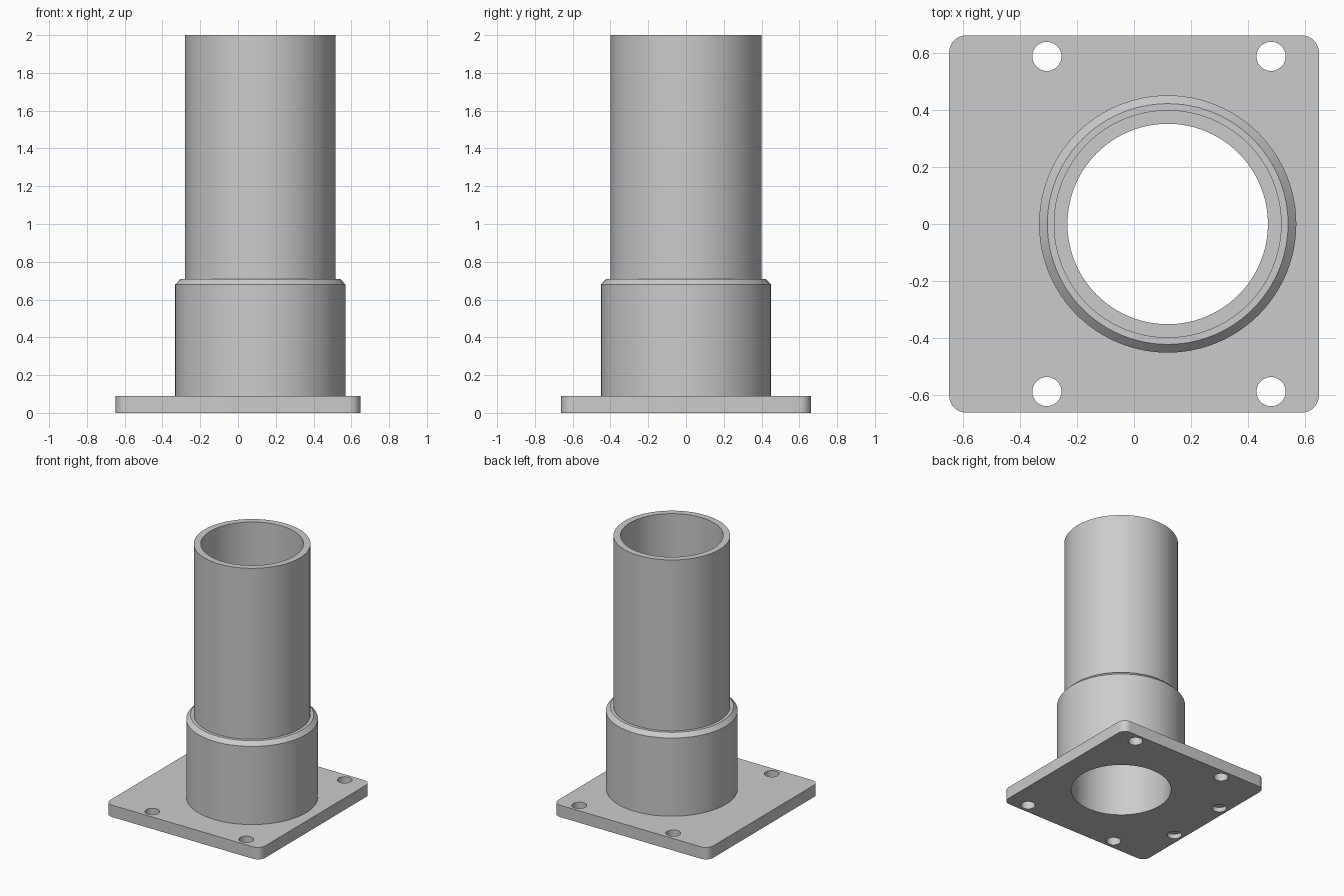
import bpy
import bmesh
import math
from mathutils import Vector

cube = bpy.data.objects.get("Cube")
if cube:
    bpy.data.objects.remove(cube, do_unlink=True)

# Main dimensions
AXIS_X = 0.118
BORE, PIPE, SLEEVE = 0.351, 0.399, 0.4505
PLATE_X, PLATE_Y, PLATE_H = 0.6475, 0.6605, 0.09
HOLE = 0.051

grey = bpy.data.materials.new("plain_grey")
grey.use_nodes = True
grey.diffuse_color = (0.6, 0.6, 0.6, 1)
grey.node_tree.nodes["Principled BSDF"].inputs["Base Color"].default_value = (0.6, 0.6, 0.6, 1)


def make_object(name, bm):
    bmesh.ops.recalc_face_normals(bm, faces=bm.faces[:])
    mesh = bpy.data.meshes.new(name)
    bm.to_mesh(mesh)
    bm.free()
    mesh.materials.append(grey)
    obj = bpy.data.objects.new(name, mesh)
    bpy.context.collection.objects.link(obj)
    return obj


def activate(obj):
    bpy.ops.object.select_all(action='DESELECT')
    obj.select_set(True)
    bpy.context.view_layer.objects.active = obj


def smooth(obj):
    activate(obj)
    bpy.ops.object.shade_smooth_by_angle(angle=math.radians(25))


def lathe(name, profile, segments=96):
    """Revolve a closed (radius, height) profile around the pipe axis."""
    bm = bmesh.new()
    verts = [bm.verts.new((AXIS_X + r, 0, z)) for r, z in profile]
    edges = [bm.edges.new((v, verts[i - 1])) for i, v in enumerate(verts)]
    bmesh.ops.spin(bm, geom=verts + edges, cent=(AXIS_X, 0, 0), axis=(0, 0, 1),
                   angle=math.tau, steps=segments, use_merge=True)
    bmesh.ops.remove_doubles(bm, verts=bm.verts[:], dist=1e-5)
    obj = make_object(name, bm)
    smooth(obj)
    return obj


def drill(target, x, y, radius, top, segments):
    """Cut a round hole from below the plate up to the height top."""
    bm = bmesh.new()
    bmesh.ops.create_cone(bm, cap_ends=True, segments=segments,
                          radius1=radius, radius2=radius, depth=top + 0.1)
    bmesh.ops.translate(bm, verts=bm.verts[:], vec=Vector((x, y, (top - 0.1) / 2)))
    cutter = make_object("hole_cutter", bm)
    cutter.hide_render = True
    mod = target.modifiers.new("hole", 'BOOLEAN')
    mod.operation, mod.solver, mod.object = 'DIFFERENCE', 'EXACT', cutter
    activate(target)
    bpy.ops.object.modifier_apply(modifier=mod.name)
    bpy.data.objects.remove(cutter, do_unlink=True)


# Base plate with rounded vertical corners
bm = bmesh.new()
bmesh.ops.create_cube(bm, size=1)
bmesh.ops.scale(bm, verts=bm.verts[:], vec=(2 * PLATE_X, 2 * PLATE_Y, PLATE_H))
bmesh.ops.translate(bm, verts=bm.verts[:], vec=(0, 0, PLATE_H / 2))
corners = [e for e in bm.edges if abs(e.verts[0].co.z - e.verts[1].co.z) > 0.01]
bmesh.ops.bevel(bm, geom=corners, offset=0.06, segments=8, profile=0.5, affect='EDGES')
plate = make_object("base_plate", bm)

# Central bore, four bolt holes right through, two blind holes underneath
drill(plate, AXIS_X, 0, BORE, PLATE_H + 0.1, 96)
for side in (-1, 1):
    for x in (-0.305, 0.48):
        drill(plate, x, side * 0.587, HOLE, PLATE_H + 0.1, 40)
    drill(plate, -0.576, side * 0.245, HOLE, 0.035, 40)
smooth(plate)

# Socket sleeve with a chamfered rim
lathe("socket_sleeve", [(PIPE, PLATE_H), (SLEEVE, PLATE_H), (SLEEVE, 0.68),
                        (0.4215, 0.71), (PIPE, 0.71)])

# Hollow upright pipe
lathe("upright_pipe", [(BORE, PLATE_H), (PIPE, PLATE_H), (PIPE, 2), (BORE, 2)])
